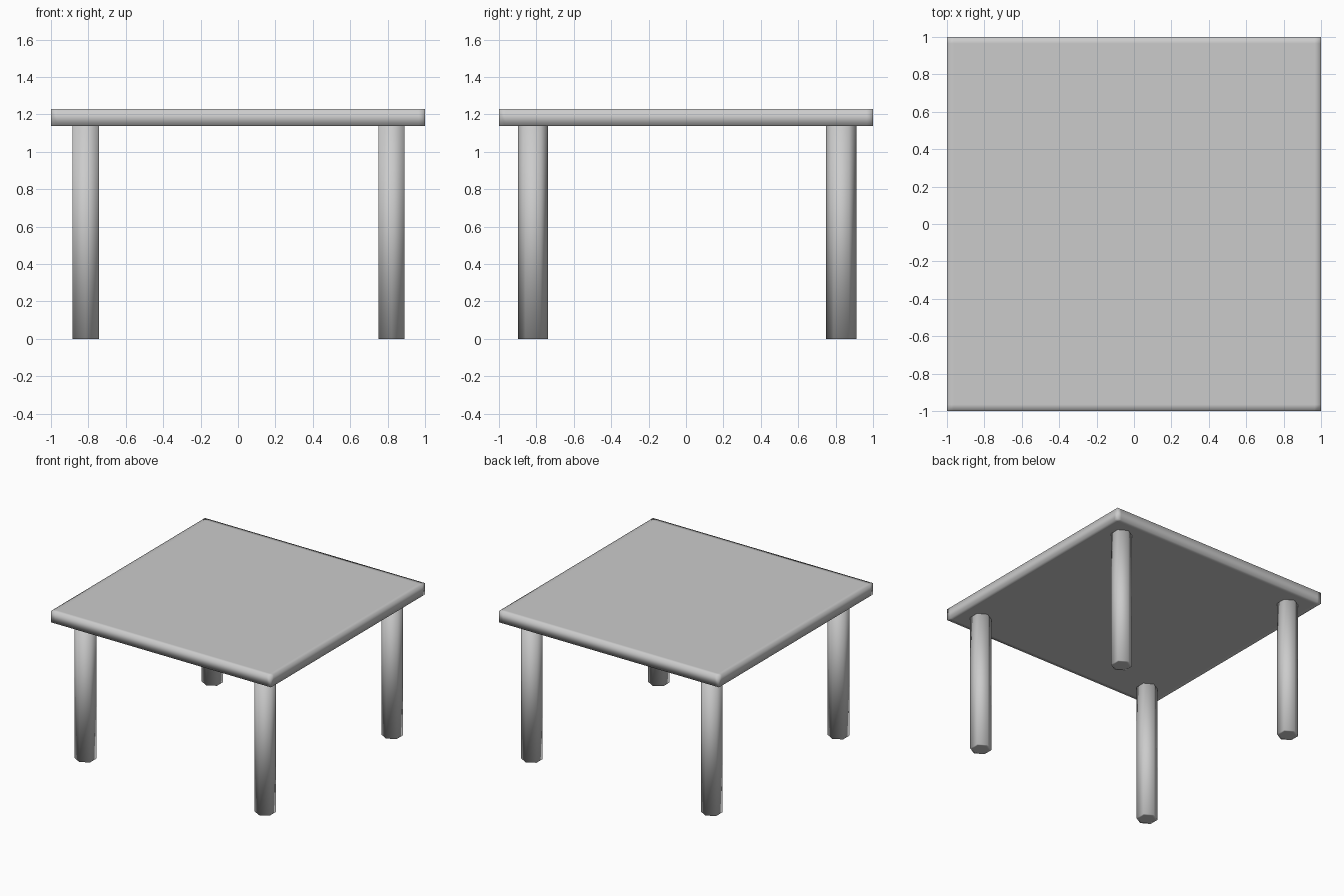
import bpy, bmesh, math
from mathutils import Matrix, Vector

if "Cube" in bpy.data.objects:
    bpy.data.objects.remove(bpy.data.objects["Cube"])

TOP_Z, UNDER_Z = 1.23, 1.137


def make_object(name, bm):
    bmesh.ops.recalc_face_normals(bm, faces=bm.faces)
    for f in bm.faces:
        f.smooth = True
    mesh = bpy.data.meshes.new(name)
    bm.to_mesh(mesh)
    bm.free()
    obj = bpy.data.objects.new(name, mesh)
    bpy.context.collection.objects.link(obj)
    return obj


# Table top: square slab with support loops near its edges
bm = bmesh.new()
bmesh.ops.create_cube(bm, size=1)
bmesh.ops.scale(bm, vec=(2, 2, TOP_Z - UNDER_Z), verts=bm.verts)
bmesh.ops.translate(bm, vec=(0, 0, (TOP_Z + UNDER_Z) / 2), verts=bm.verts)
for axis in (Vector((1, 0, 0)), Vector((0, 1, 0))):
    for side in (-0.965, 0.965):
        bmesh.ops.bisect_plane(bm, geom=bm.verts[:] + bm.edges[:] + bm.faces[:],
                               plane_co=axis * side, plane_no=axis)
make_object("table_top", bm)


# Legs: six-sided, corners pointing front and back
def leg(name, x, y):
    bm = bmesh.new()
    bmesh.ops.create_cone(bm, cap_ends=True, segments=6, radius1=0.081,
                          radius2=0.081, depth=UNDER_Z)
    bmesh.ops.recalc_face_normals(bm, faces=bm.faces)
    # turn so the first corner lies on the y axis
    v = bm.verts[:][0].co
    turn = math.pi / 2 - math.atan2(v.y, v.x)
    bmesh.ops.rotate(bm, matrix=Matrix.Rotation(turn, 3, 'Z'), verts=bm.verts)
    bmesh.ops.translate(bm, vec=(x, y, UNDER_Z / 2), verts=bm.verts)
    caps = [f for f in bm.faces if abs(f.normal.z) > 0.9]
    bmesh.ops.inset_individual(bm, faces=caps, thickness=0.02)
    make_object(name, bm)


for depth, y in (("front", -0.818), ("back", 0.83)):
    for side, x in (("left", -0.814), ("right", 0.82)):
        leg(f"{depth}_{side}_leg", x, y)
